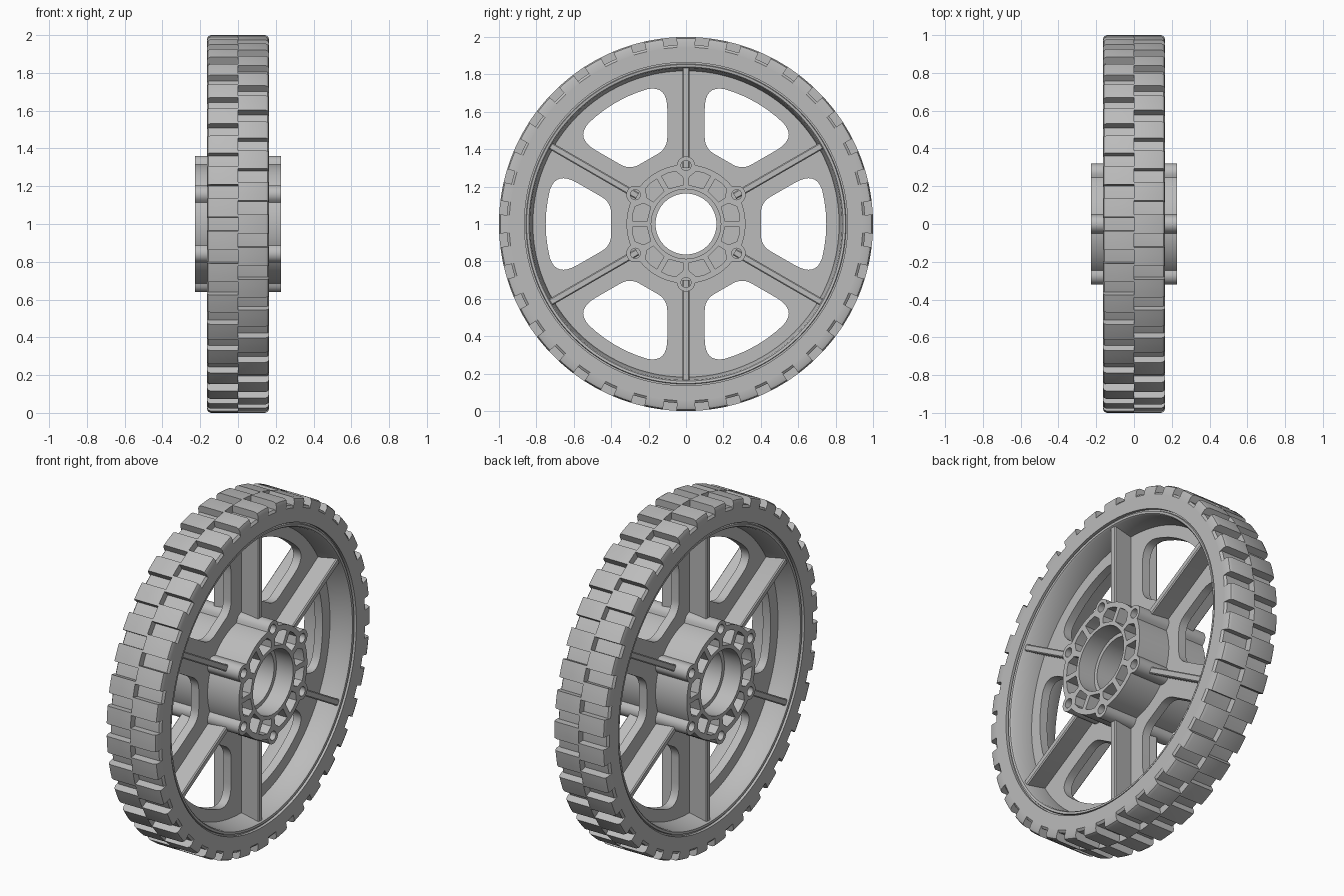
import bpy, bmesh
from math import sin, cos, pi, radians, sqrt, asin
from mathutils import Matrix, Vector

cube = bpy.data.objects.get("Cube")
if cube:
    bpy.data.objects.remove(cube, do_unlink=True)

grey = bpy.data.materials.new("light grey")
grey.use_nodes = True
COLOUR = (0.5, 0.5, 0.5, 1)
grey.diffuse_color = COLOUR
grey.node_tree.nodes["Principled BSDF"].inputs["Base Color"].default_value = COLOUR

HALF = 0.165        # half width of the tyre
HUB_HALF = 0.228    # half length of the hub
WEB_HALF = 0.025    # half thickness of the web
# The axle runs along x: flat shapes drawn in (y, z) are turned and lifted.
AXLE = Matrix(((0, 0, 1, 0), (1, 0, 0, 0), (0, 1, 0, 1), (0, 0, 0, 1)))


def finish(obj):
    obj.data.materials.clear()
    obj.data.materials.append(grey)
    bpy.ops.object.select_all(action='DESELECT')
    obj.select_set(True)
    bpy.context.view_layer.objects.active = obj
    bpy.ops.object.shade_smooth_by_angle(angle=radians(30))
    return obj


def from_bmesh(name, bm):
    bmesh.ops.recalc_face_normals(bm, faces=bm.faces)
    mesh = bpy.data.meshes.new(name)
    bm.to_mesh(mesh)
    bm.free()
    obj = bpy.data.objects.new(name, mesh)
    bpy.context.collection.objects.link(obj)
    return finish(obj)


def sweep(bm, profile, start, end, steps):
    """Turn a closed (x, radius) profile about the axle."""
    full = abs(end - start) > 6.28
    rings = []
    for i in range(steps if full else steps + 1):
        a = start + (end - start) * i / steps
        rings.append([bm.verts.new((x, r * cos(a), 1 + r * sin(a))) for x, r in profile])
    n = len(profile)
    for i in range(steps):
        one, two = rings[i], rings[(i + 1) % len(rings)]
        for j in range(n):
            k = (j + 1) % n
            bm.faces.new((one[j], one[k], two[k], two[j]))
    if not full:
        bm.faces.new(rings[0])
        bm.faces.new(rings[-1])


def mirrored(half):
    return half + [(-x, r) for x, r in reversed(half)]


def plate(name, outlines, low, high):
    """Extrude flat outlines (first the rim, then the holes) between two x values."""
    curve = bpy.data.curves.new(name, 'CURVE')
    curve.dimensions = '2D'
    curve.fill_mode = 'BOTH'
    curve.extrude = (high - low) / 2
    for points in outlines:
        spline = curve.splines.new('POLY')
        spline.points.add(len(points) - 1)
        for target, p in zip(spline.points, points):
            target.co = (p[0], p[1], 0, 1)
        spline.use_cyclic_u = True
    temp = bpy.data.objects.new(name + "_outline", curve)
    bpy.context.collection.objects.link(temp)
    bpy.context.view_layer.update()
    mesh = bpy.data.meshes.new_from_object(temp.evaluated_get(bpy.context.evaluated_depsgraph_get()))
    bpy.data.objects.remove(temp, do_unlink=True)
    mesh.transform(Matrix.Translation(((low + high) / 2, 0, 0)) @ AXLE)
    bm = bmesh.new()
    bm.from_mesh(mesh)
    bmesh.ops.remove_doubles(bm, verts=bm.verts, dist=0.0002)
    return from_bmesh(name, bm)


def polar(r, a):
    return Vector((r * cos(a), r * sin(a)))


def circle(r, n=96, centre=(0, 0)):
    return [Vector(centre) + polar(r, 2 * pi * i / n) for i in range(n)]


def turned(points, a):
    return [Matrix.Rotation(a, 2) @ p for p in points]


def rounded(p0, corner, p2, n=8):
    return [p0.lerp(corner, i / n).lerp(corner.lerp(p2, i / n), i / n) for i in range(n + 1)]


# Tyre carcass
bm = bmesh.new()
sweep(bm, mirrored([(HALF, 0.864), (HALF, 0.945), (0.155, 0.958)]), 0, 2 * pi, 144)
from_bmesh("tyre", bm)

# Tread blocks, staggered between the two halves
bm = bmesh.new()
LUG = radians(2.9)
for side, offset in ((1, 0), (-1, 5)):
    block = [(0, 0.95), (0, 1), (0.145, 1), (0.159, 0.993), (HALF, 0.978), (HALF, 0.94)]
    for i in range(36):
        a = radians(10 * i + offset)
        sweep(bm, [(side * x, r) for x, r in block], a - LUG, a + LUG, 3)
from_bmesh("tread_blocks", bm)

# Rim ring with a thin groove beside the tyre
bm = bmesh.new()
sweep(bm, mirrored([(0.02, 0.818), (0.148, 0.834), (0.156, 0.840), (0.158, 0.853),
                    (0.148, 0.856), (0.148, 0.868)]), 0, 2 * pi, 144)
from_bmesh("rim", bm)

# Web with six rounded windows
along = polar(1, pi / 6)
edge = polar(0.1, -pi / 3)
outer_t = sqrt(0.75 ** 2 - 0.1 ** 2)
outer = along * outer_t + edge
inner_t = (0.4 - edge.x) / along.x
inner = along * inner_t + edge
upper = rounded(Vector((0.4, inner.y - 0.06)), inner, along * (inner_t + 0.06) + edge)
upper += rounded(along * (outer_t - 0.13) + edge, outer, polar(0.75, radians(14)))
upper += [polar(0.75, radians(a)) for a in (10, 5)]
window = upper + [polar(0.75, 0)] + [Vector((p.x, -p.y)) for p in reversed(upper)]
windows = [turned(window, i * pi / 3) for i in range(6)]
plate("web", [circle(0.83, 144), circle(0.25)] + windows, -WEB_HALF, WEB_HALF)

# Six radial ribs, chamfered along both edges
bm = bmesh.new()
section = [(0.142, 0.019), (0.148, 0.013)]
section = section + [(x, -w) for x, w in reversed(section)]
section += [(-x, -w) for x, w in reversed(section)]
for i in range(6):
    a = pi / 6 + i * pi / 3
    ends = []
    for r in (0.3, 0.835):
        ring = []
        for x, w in section:
            p = turned([Vector((r, w))], a)[0]
            ring.append(bm.verts.new((x, p.x, p.y + 1)))
        bm.faces.new(ring)
        ends.append(ring)
    n = len(section)
    for j in range(n):
        k = (j + 1) % n
        bm.faces.new((ends[0][j], ends[0][k], ends[1][k], ends[1][j]))
from_bmesh("ribs", bm)

# Hub outline: a circle joined with six bolt bosses
BOLT_R, BOSS_R, HUB_R = 0.313, 0.048, 0.318
outline = []
for i in range(360):
    a = 2 * pi * i / 360
    off = (a % (pi / 3)) - pi / 6
    r = HUB_R
    if abs(off) < asin(BOSS_R / BOLT_R):
        r = max(r, BOLT_R * cos(off) + sqrt(BOSS_R ** 2 - (BOLT_R * sin(off)) ** 2))
    outline.append(polar(r, a))
bolts = [circle(0.027, 24, polar(BOLT_R, pi / 6 + i * pi / 3)) for i in range(6)]

# Pockets: one on each side of every boss
pocket = [polar(r, radians(a)) for r, a in
          ((0.21, 4), (0.252, 4), (0.287, 11), (0.289, 19), (0.287, 27), (0.21, 26))]
pockets = []
for i in range(6):
    a = pi / 6 + i * pi / 3
    pockets.append(turned(pocket, a))
    pockets.append(turned([Vector((p.x, -p.y)) for p in pocket], a))

CORE = 0.12
plate("hub_core", [outline, circle(0.163)] + bolts, -CORE, CORE)
for name, low, high in (("left_hub_end", CORE, HUB_HALF), ("right_hub_end", -HUB_HALF, -CORE)):
    plate(name, [outline, circle(0.186)] + bolts + pockets, low, high)
